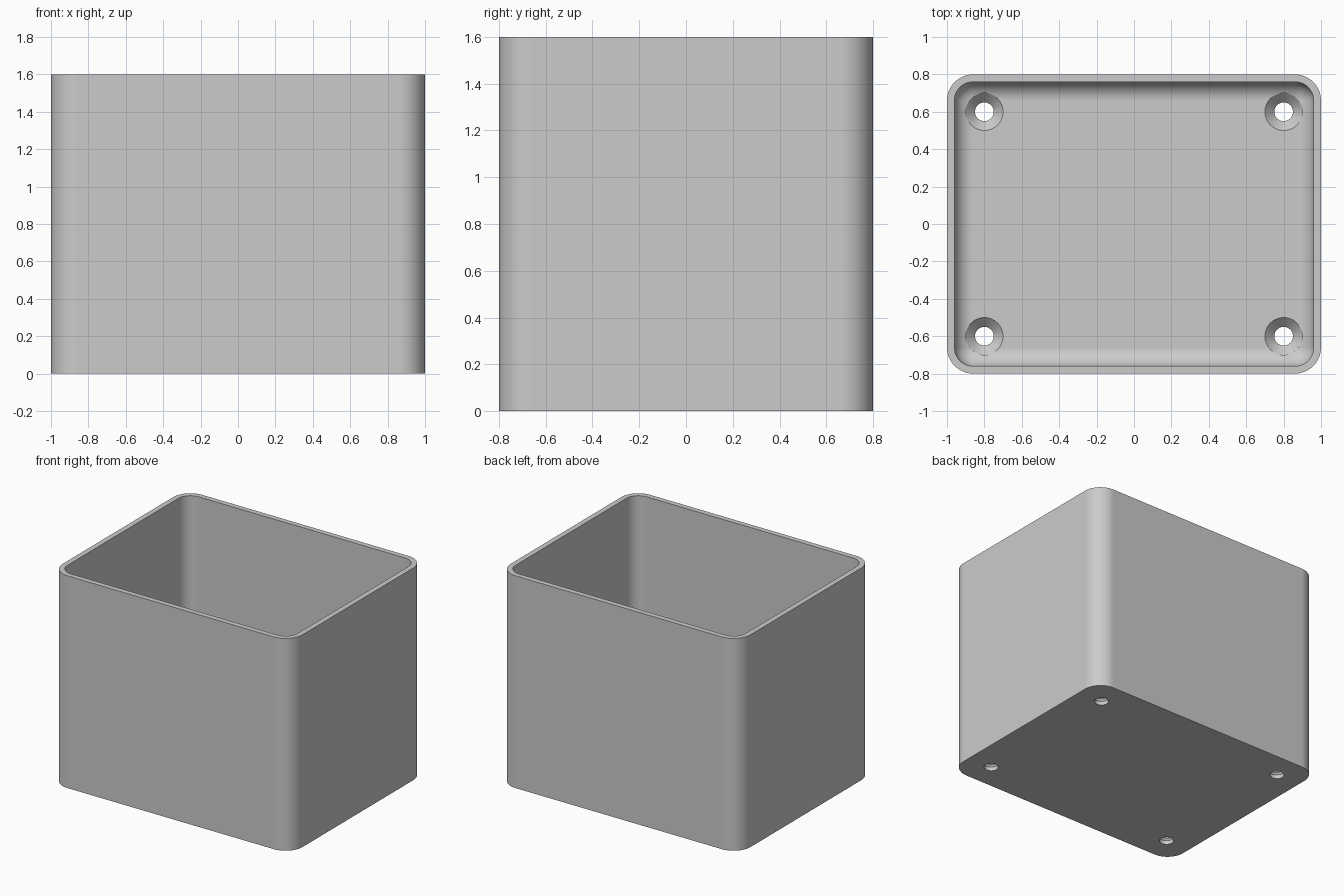
import bpy
import bmesh
from math import cos, sin, pi, radians

if "Cube" in bpy.data.objects:
    bpy.data.objects.remove(bpy.data.objects["Cube"])

HALF_X, HALF_Y, HEIGHT = 1.0, 0.8, 1.6
WALL, FLOOR, FILLET = 0.04, 0.08, 0.1
STEPS = 12

grey = bpy.data.materials.new("light grey")
grey.use_nodes = True
colour = (0.6, 0.6, 0.6, 1)
grey.diffuse_color = colour
grey.node_tree.nodes["Principled BSDF"].inputs["Base Color"].default_value = colour


def rounded_loop(bm, inset, radius, z):
    """Ring of vertices around a rounded rectangle."""
    ring = []
    for quarter, (sx, sy) in enumerate([(1, 1), (-1, 1), (-1, -1), (1, -1)]):
        cx = sx * (HALF_X - inset - radius)
        cy = sy * (HALF_Y - inset - radius)
        for i in range(STEPS + 1):
            a = (quarter + i / STEPS) * pi / 2
            ring.append(bm.verts.new((cx + radius * cos(a), cy + radius * sin(a), z)))
    return ring


def skin(bm, rings):
    """Join rings with quads and cap both ends."""
    n = len(rings[0])
    for low, high in zip(rings, rings[1:]):
        for i in range(n):
            j = (i + 1) % n
            bm.faces.new((low[i], low[j], high[j], high[i]))
    bm.faces.new(rings[0][::-1])
    bm.faces.new(rings[-1])


def finish(bm, name):
    bmesh.ops.remove_doubles(bm, verts=bm.verts, dist=1e-5)
    bmesh.ops.recalc_face_normals(bm, faces=bm.faces)
    mesh = bpy.data.meshes.new(name)
    bm.to_mesh(mesh)
    bm.free()
    mesh.materials.append(grey)
    obj = bpy.data.objects.new(name, mesh)
    bpy.context.collection.objects.link(obj)
    return obj


# Box: outer wall, rim, inner wall and filleted floor as one skin
bm = bmesh.new()
corner = WALL + FILLET
rings = [rounded_loop(bm, 0, corner, 0),
         rounded_loop(bm, 0, corner, HEIGHT),
         rounded_loop(bm, WALL, FILLET, HEIGHT)]
for i in range(STEPS + 1):
    a = i / STEPS * pi / 2
    inset = FILLET * (1 - cos(a))
    rings.append(rounded_loop(bm, WALL + inset, FILLET - inset,
                              FLOOR + FILLET * (1 - sin(a))))
skin(bm, rings)
box = finish(bm, "open_box")

# Countersunk screw hole cutters in the four corners
bm = bmesh.new()
profile = [(0.05, -0.1), (0.05, 0.03), (0.1, FLOOR), (0.1, 0.3)]
for sx in (-1, 1):
    for sy in (-1, 1):
        skin(bm, [[bm.verts.new((sx * 0.8 + r * cos(k * pi / 24),
                                 sy * 0.6 + r * sin(k * pi / 24), z))
                   for k in range(48)] for r, z in profile])
cutter = finish(bm, "screw_hole_cutter")
cutter.hide_render = True

# Cut the holes and discard the cutter
bpy.context.view_layer.objects.active = box
box.select_set(True)
cut = box.modifiers.new("screw holes", 'BOOLEAN')
cut.operation = 'DIFFERENCE'
cut.solver = 'EXACT'
cut.object = cutter
bpy.ops.object.modifier_apply(modifier=cut.name)
bpy.data.objects.remove(cutter)

# Smooth rounded corners, crisp rims and flat panels
bpy.ops.object.shade_smooth_by_angle(angle=radians(30))
weighted = box.modifiers.new("flat panels", 'WEIGHTED_NORMAL')
weighted.keep_sharp = True
